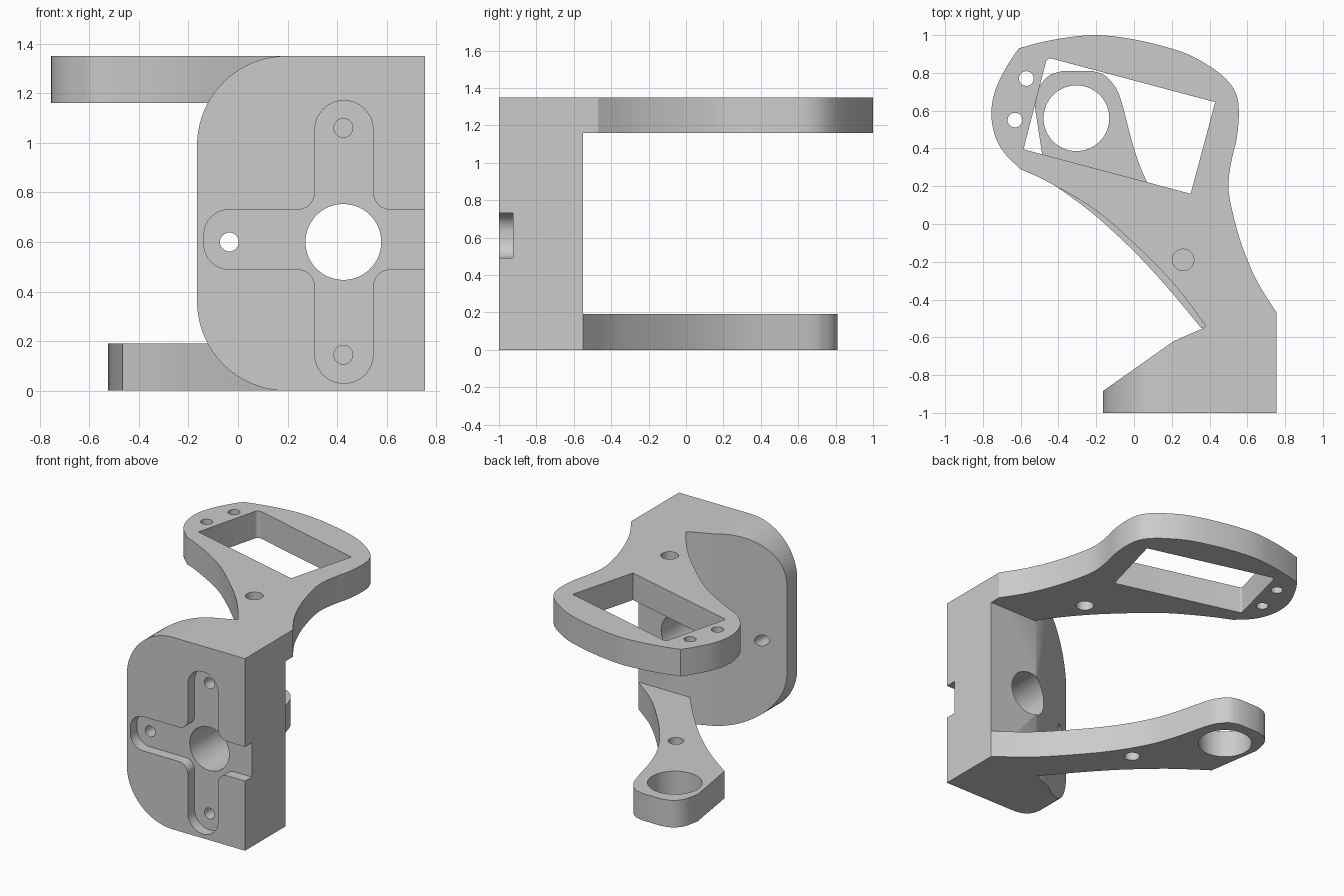
import bpy, bmesh, math
from mathutils import Vector

if "Cube" in bpy.data.objects:
    bpy.data.objects.remove(bpy.data.objects["Cube"], do_unlink=True)

grey = bpy.data.materials.new("plain grey")
grey.use_nodes = True
grey.diffuse_color = (0.6, 0.6, 0.6, 1)
grey.node_tree.nodes["Principled BSDF"].inputs["Base Color"].default_value = grey.diffuse_color


def spline(points, steps=6):
    """Smooth curve through the points."""
    p = [Vector(q) for q in points]
    p = [2 * p[0] - p[1]] + p + [2 * p[-1] - p[-2]]
    out = []
    for a, b, c, d in zip(p, p[1:], p[2:], p[3:]):
        for i in range(steps):
            t = i / steps
            out.append(0.5 * (2 * b + (c - a) * t + (2 * a - 5 * b + 4 * c - d) * t ** 2
                              + (3 * b - a - 3 * c + d) * t ** 3))
    return out + [p[-2]]


def rounded(corners, steps=10):
    """Polygon from (u, v, radius) corners, each filleted with an arc."""
    out = []
    for i, (u, v, r) in enumerate(corners):
        p = Vector((u, v))
        if not r:
            out.append(p)
            continue
        a = (Vector(corners[i - 1][:2]) - p).normalized()
        b = (Vector(corners[(i + 1) % len(corners)][:2]) - p).normalized()
        half = math.acos(a.dot(b)) / 2
        centre = p + (a + b).normalized() * r / math.sin(half)
        reach = r / math.tan(half)
        start, end = p + a * reach - centre, p + b * reach - centre
        out += [centre + start.lerp(end, k / steps).normalized() * r for k in range(steps + 1)]
    return out


def circle(u, v, r, n=40):
    return [(u + r * math.cos(k * math.tau / n), v + r * math.sin(k * math.tau / n))
            for k in range(n)]


def prism(name, outline, low, high, front=False):
    """Extrude a plan outline along z, or a front outline along y."""
    place = (lambda q, d: (q[0], d, q[1])) if front else (lambda q, d: (q[0], q[1], d))
    bm = bmesh.new()
    rings = [[bm.verts.new(place(q, d)) for q in outline] for d in (low, high)]
    n = len(outline)
    for ring in rings:
        bm.faces.new(ring)
    for i in range(n):
        j = (i + 1) % n
        bm.faces.new((rings[0][i], rings[0][j], rings[1][j], rings[1][i]))
    bmesh.ops.recalc_face_normals(bm, faces=bm.faces)
    mesh = bpy.data.meshes.new(name)
    bm.to_mesh(mesh)
    bm.free()
    mesh.materials.append(grey)
    obj = bpy.data.objects.new(name, mesh)
    bpy.context.collection.objects.link(obj)
    return obj


def activate(obj):
    bpy.ops.object.select_all(action='DESELECT')
    obj.select_set(True)
    bpy.context.view_layer.objects.active = obj


def cut(obj, outline, low, high, front=False):
    cutter = prism("cutter", outline, low, high, front)
    cutter.hide_render = True
    mod = obj.modifiers.new("cut", 'BOOLEAN')
    mod.operation, mod.solver, mod.object = 'DIFFERENCE', 'EXACT', cutter
    activate(obj)
    bpy.ops.object.modifier_apply(modifier=mod.name)
    bpy.data.objects.remove(cutter, do_unlink=True)


HEIGHT, ARM = 1.35, 0.19
LEFT, SIDE, BACK = -0.165, 0.755, -0.55
MID_X = 0.425

# Mounting plate with two large rounded corners
plate = prism("mounting_plate", rounded([
    (LEFT, 0, 0.36), (SIDE, 0, 0), (SIDE, HEIGHT, 0), (LEFT, HEIGHT, 0.36)], 20),
    -1, BACK, front=True)

# Sloped back of the plate
cut(plate, [(0.37, BACK), (0.21, -0.62), (LEFT, -0.885), (-0.3, -0.98), (-0.3, -0.4), (0.37, -0.4)],
    -0.1, 1.5)

# Cross-shaped recess, open on the straight side
x0, x1, z0, z1 = 0.31, 0.545, 0.49, 0.73
top, bottom, end, inner = 1.17, 0.03, 0.116, 0.07
cut(plate, rounded([
    (x0, bottom, end), (x1, bottom, end), (x1, z0, inner), (0.9, z0, 0),
    (0.9, z1, 0), (x1, z1, inner), (x1, top, end), (x0, top, end),
    (x0, z1, inner), (-0.137, z1, 0.1), (-0.137, z0, 0.1), (x0, z0, inner)]),
    -1.1, -0.925, front=True)

# Central bore, side screw hole and two blind screw holes
cut(plate, circle(MID_X, 0.6, 0.153, 64), -1.2, 0, front=True)
cut(plate, circle(-0.035, 0.6, 0.038), -1.2, 0, front=True)
for z in (0.145, 1.06):
    cut(plate, circle(MID_X, z, 0.038), -1.2, -0.7, front=True)

# Upper arm: swept neck leading to a broad head
upper_outline = spline([
    (SIDE, -0.47), (0.65, -0.3), (0.57, -0.11), (0.52, 0.07), (0.5, 0.2), (0.515, 0.33),
    (0.545, 0.46), (0.555, 0.6), (0.54, 0.69), (0.49, 0.765), (0.4, 0.835), (0.27, 0.905),
    (0.08, 0.96), (-0.08, 0.99), (-0.22, 1), (-0.37, 0.985), (-0.5, 0.96), (-0.61, 0.93)], 4)
upper_outline += spline([
    (-0.61, 0.93), (-0.67, 0.84), (-0.73, 0.72), (-0.755, 0.6), (-0.74, 0.48),
    (-0.69, 0.38), (-0.6, 0.29)], 4)[1:]
upper_outline += spline([
    (-0.6, 0.29), (-0.45, 0.22), (-0.2, 0.07), (0.05, -0.15), (0.23, -0.34), (0.38, -0.54)])[1:]
upper_outline += [Vector((0.37, BACK)), Vector((SIDE, BACK))]
upper = prism("upper_arm", upper_outline, HEIGHT - ARM, HEIGHT)

# Slanted window and screw holes in the upper arm
cut(upper, rounded([(-0.46, 0.882, 0.025), (-0.585, 0.395, 0.01), (0.3, 0.16, 0), (0.43, 0.645, 0)], 5),
    1, 1.5)
for x, y, r in ((-0.57, 0.77, 0.039), (-0.63, 0.55, 0.039), (0.26, -0.19, 0.057)):
    cut(upper, circle(x, y, r), 1, 1.5)

# Lower arm: narrow waist leading to a ring end
lower_outline = spline([
    (SIDE, BACK), (0.55, -0.39), (0.35, -0.18), (0.19, 0.02), (0.07, 0.22), (0, 0.4),
    (-0.07, 0.66), (-0.11, 0.74), (-0.16, 0.79), (-0.22, 0.81)])
lower_outline += spline([(-0.38, 0.81), (-0.45, 0.785), (-0.5, 0.725), (-0.525, 0.62)])
lower_outline += spline([
    (-0.465, 0.235), (-0.35, 0.155), (-0.2, 0.04), (0, -0.145), (0.18, -0.34), (0.355, BACK)])
lower = prism("lower_arm", lower_outline, 0, ARM)

# Ring bore and screw hole in the lower arm
cut(lower, circle(-0.305, 0.56, 0.174, 64), -0.1, 0.3)
cut(lower, circle(0.05, 0.04, 0.05), -0.1, 0.3)

for part in (plate, upper, lower):
    activate(part)
    bpy.ops.object.shade_smooth_by_angle(angle=math.radians(30))
